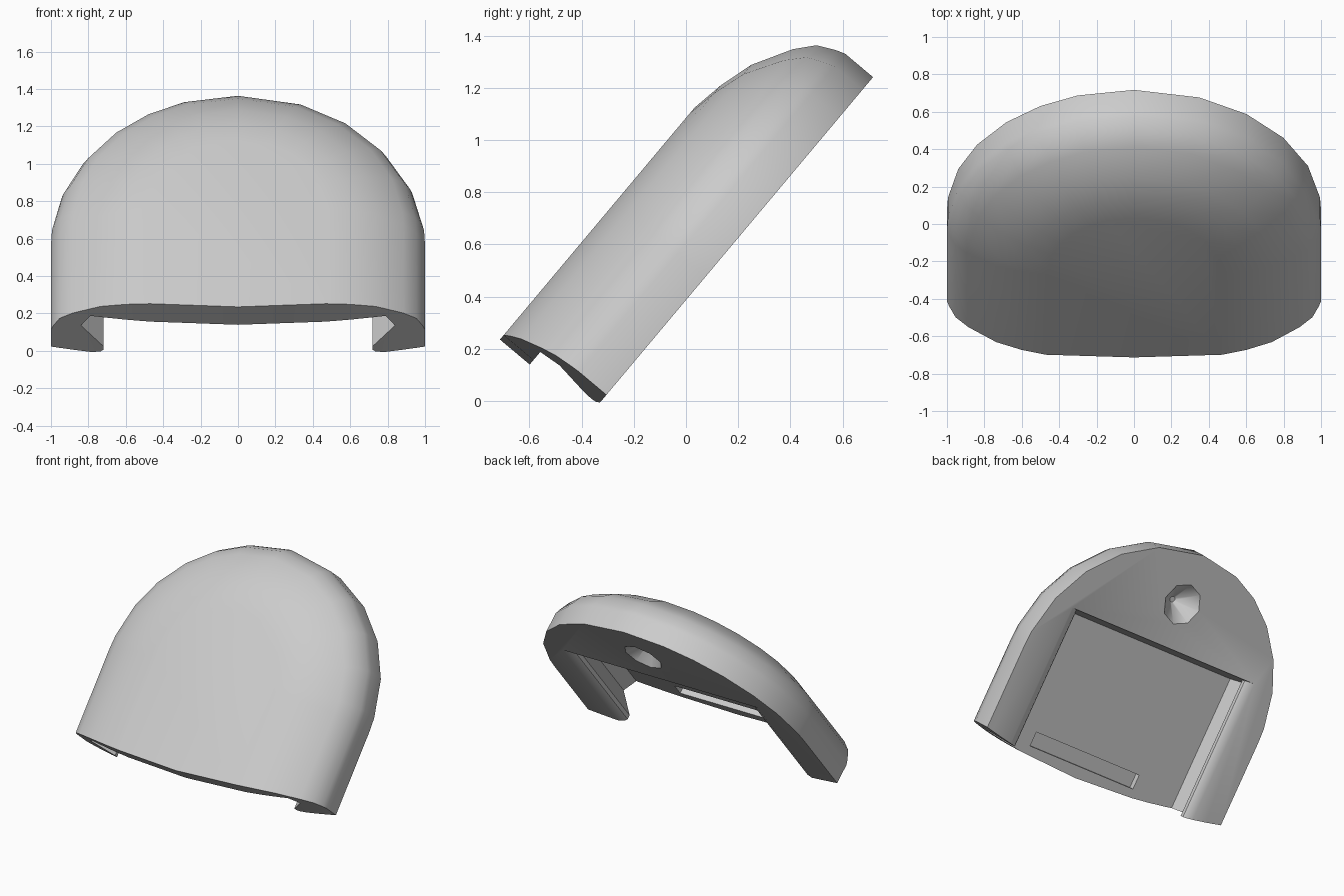
import bpy, bmesh, math
from mathutils import Matrix

old = bpy.data.objects.get("Cube")
if old:
    bpy.data.objects.remove(old)

grey = bpy.data.materials.new("plain_grey")
grey.use_nodes = True
colour = (0.6, 0.6, 0.6, 1)
grey.diffuse_color = colour
grey.node_tree.nodes["Principled BSDF"].inputs["Base Color"].default_value = colour


def finish(bm, name):
    bmesh.ops.recalc_face_normals(bm, faces=bm.faces)
    mesh = bpy.data.meshes.new(name)
    bm.to_mesh(mesh)
    bm.free()
    mesh.materials.append(grey)
    obj = bpy.data.objects.new(name, mesh)
    bpy.context.collection.objects.link(obj)
    return obj


def prism(name, outline, place, start, end):
    """Closed outline extruded between two values of the third axis."""
    bm = bmesh.new()
    a, b = ([bm.verts.new(place(p, q, t)) for p, q in outline] for t in (start, end))
    bm.faces.new(a)
    bm.faces.new(b)
    for i in range(len(a)):
        j = (i + 1) % len(a)
        bm.faces.new((a[i], a[j], b[j], b[i]))
    return finish(bm, name)


# Domed shell, built lying on its flat back: x across, y along, z thick
ARC_Y = 0.59
ANGLES = [90, 84, 68.5, 53, 37, 20.5, 0, -17.5, -30, -43, -57, -70, -84, -90]
RINGS = [(0, 0), (0, 0.14), (0.012, 0.175), (0.046, 0.245), (0.115, 0.304),
         (0.264, 0.388), (0.4, 0.427), (0.53, 0.449)]


def end_y(x):
    return -0.1 * (1 - x * x)


def ring(bm, inset, z):
    r = 1 - inset
    pts = [(r, end_y(r))]
    pts += [(r * math.sin(math.radians(a)), ARC_Y + r * math.cos(math.radians(a))) for a in ANGLES]
    pts.append((-r, end_y(r)))
    return [bm.verts.new((x, y, z)) for x, y in pts]


bm = bmesh.new()
rings = [ring(bm, *r) for r in RINGS]
for low, high in zip(rings, rings[1:]):
    for i in range(len(low) - 1):
        bm.faces.new((low[i], low[i + 1], high[i + 1], high[i]))

# Bowed lower end, joined to the back edge column by column
front = [r[0] for r in rings[1:]]
front.append(bm.verts.new((0, end_y(0), RINGS[-1][1])))
front += [r[-1] for r in reversed(rings[1:])]
back = [rings[0][0]]
back += [bm.verts.new((v.co.x, v.co.y, 0)) for v in front[1:-1]]
back.append(rings[0][-1])
for i in range(len(front) - 1):
    bm.faces.new((back[i], back[i + 1], front[i + 1], front[i]))
bm.faces.new(rings[0] + back[-2:0:-1])
bm.faces.new(rings[-1] + [front[len(front) // 2]])
shell = finish(bm, "cover_shell")

# Undercut slot for sliding the cover on, with a leaning end wall
half = [(0.78, -0.1), (0.78, 0), (0.735, 0.014), (0.72, 0.03), (0.72, 0.06),
        (0.84, 0.21), (0.79, 0.3)]
slot_outline = half + [(-x, z) for x, z in reversed(half)]
slot = prism("slot_cutter", slot_outline, lambda x, z, y: (x, y - 0.15 * z, z), -0.5, 0.94)

# Shallow latch recess in the slot floor
latch_outline = [(-0.45, -0.02), (0.43, -0.02), (0.43, 0.08), (-0.45, 0.08)]
latch = prism("latch_cutter", latch_outline, lambda x, y, z: (x, y, z), 0.25, 0.34)

# Eight-sided conical hole
bm = bmesh.new()
bmesh.ops.create_cone(bm, cap_ends=True, segments=8, radius1=0.16, radius2=0.02, depth=0.15,
                      matrix=Matrix.Translation((0, 1.24, 0.055)))
hole = finish(bm, "hole_cutter")

bpy.context.view_layer.objects.active = shell
for cutter in (slot, latch, hole):
    cutter.hide_render = True
    mod = shell.modifiers.new(cutter.name, 'BOOLEAN')
    mod.operation = 'DIFFERENCE'
    mod.solver = 'EXACT'
    mod.object = cutter
    bpy.ops.object.modifier_apply(modifier=mod.name)
    bpy.data.objects.remove(cutter)

# Tilt the cover upright and shade its rounded front
tilt = Matrix.Rotation(math.radians(50), 4, 'X')
shell.data.transform(Matrix.Translation((0, -0.305, 0.023)) @ tilt)
bpy.ops.object.select_all(action='DESELECT')
shell.select_set(True)
bpy.ops.object.shade_smooth_by_angle(angle=math.radians(35))
